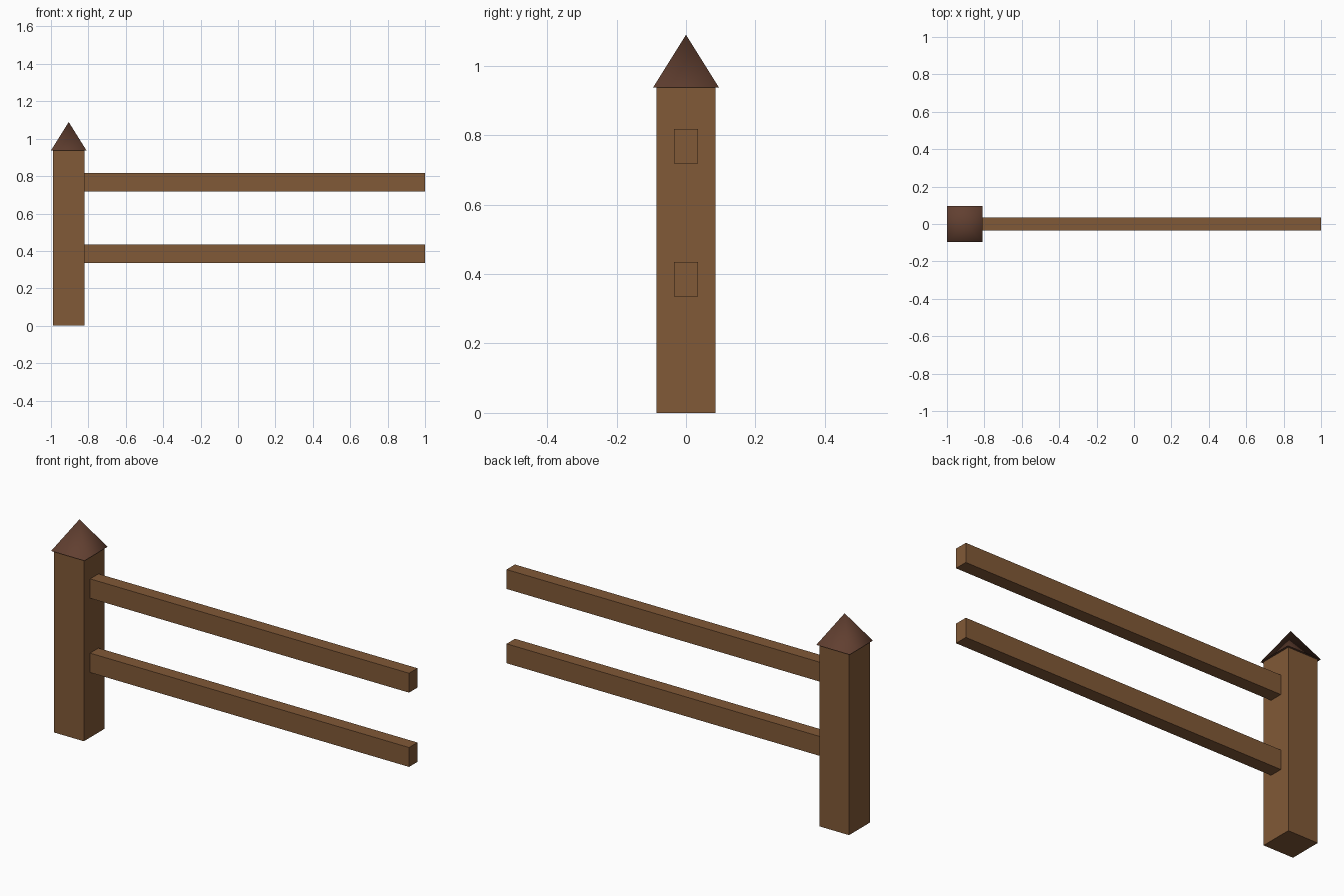
import bpy
import math

if "Cube" in bpy.data.objects:
    bpy.data.objects.remove(bpy.data.objects["Cube"], do_unlink=True)


def make_material(name, color):
    mat = bpy.data.materials.new(name)
    mat.use_nodes = True
    mat.diffuse_color = color
    mat.node_tree.nodes["Principled BSDF"].inputs["Base Color"].default_value = color
    return mat


def box(name, low, high, mat):
    bpy.ops.mesh.primitive_cube_add(size=1)
    obj = bpy.context.object
    obj.name = name
    obj.location = [(a + b) / 2 for a, b in zip(low, high)]
    obj.scale = [b - a for a, b in zip(low, high)]
    bpy.ops.object.transform_apply(location=False, rotation=False, scale=True)
    obj.data.materials.append(mat)
    return obj


wood = make_material("brown wood", (0.22, 0.1, 0.038, 1))
dark_wood = make_material("dark brown wood", (0.12, 0.05, 0.03, 1))

POST_X = -0.905
POST_HALF = 0.085
CAP_HALF = 0.095
POST_TOP = 0.937
CAP_HEIGHT = 0.152

# Square post
box("post", (POST_X - POST_HALF, -POST_HALF, 0),
    (POST_X + POST_HALF, POST_HALF, POST_TOP), wood)

# Two rails running from the post
for name, bottom in (("lower_rail", 0.335), ("upper_rail", 0.718)):
    box(name, (POST_X + POST_HALF, -0.034, bottom), (1, 0.034, bottom + 0.1), wood)

# Pyramid cap, softly shaded around its sides
bpy.ops.mesh.primitive_cone_add(
    vertices=4, radius1=CAP_HALF * math.sqrt(2), radius2=0, depth=CAP_HEIGHT,
    location=(POST_X, 0, POST_TOP + CAP_HEIGHT / 2), rotation=(0, 0, math.pi / 4))
cap = bpy.context.object
cap.name = "post_cap"
bpy.ops.object.transform_apply(location=False, rotation=True, scale=False)
cap.data.materials.append(dark_wood)
bpy.ops.object.shade_smooth_by_angle(angle=math.radians(100))
